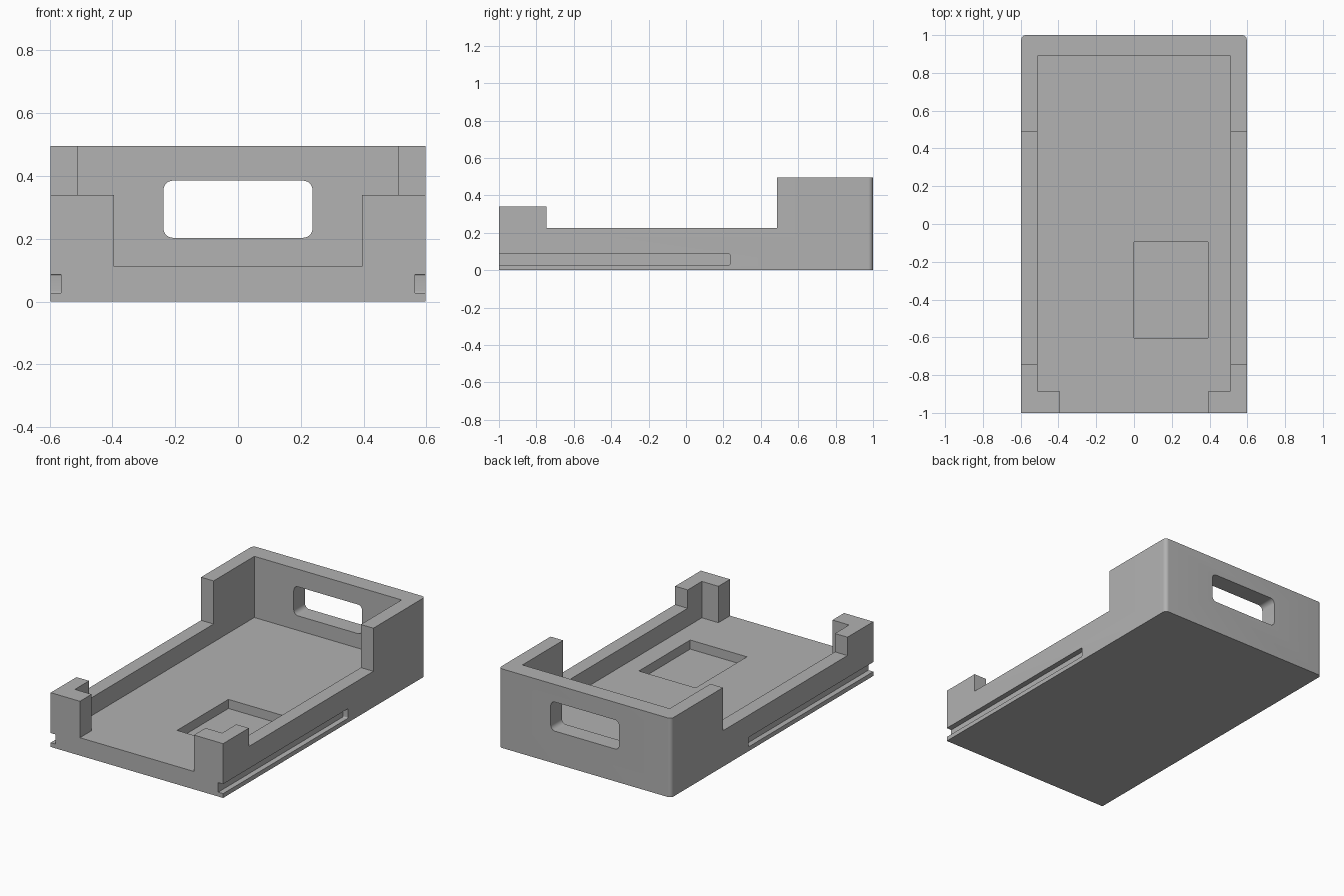
import bpy, bmesh, math
from mathutils import Vector

cube = bpy.data.objects.get("Cube")
if cube:
    bpy.data.objects.remove(cube, do_unlink=True)

grey = bpy.data.materials.new("plain grey")
grey.use_nodes = True
colour = (0.445, 0.445, 0.445, 1)
grey.diffuse_color = colour
grey.node_tree.nodes["Principled BSDF"].inputs["Base Color"].default_value = colour

W, FLOOR, POST, RAIL, TOP = 0.597, 0.112, 0.34, 0.225, 0.495


def prism(name, outline, axis, lo, hi):
    """Extrude a 2D outline along an axis from lo to hi."""
    def place(p, h):
        return {"x": (h, p[0], p[1]), "y": (p[0], h, p[1]), "z": (p[0], p[1], h)}[axis]
    bm = bmesh.new()
    face = bm.faces.new([bm.verts.new(place(p, lo)) for p in outline])
    new = bmesh.ops.extrude_face_region(bm, geom=[face])["geom"]
    shift = Vector(place((0, 0), hi - lo))
    bmesh.ops.translate(bm, vec=shift, verts=[v for v in new if isinstance(v, bmesh.types.BMVert)])
    bmesh.ops.recalc_face_normals(bm, faces=bm.faces)
    mesh = bpy.data.meshes.new(name)
    bm.to_mesh(mesh)
    bm.free()
    mesh.materials.append(grey)
    obj = bpy.data.objects.new(name, mesh)
    bpy.context.collection.objects.link(obj)
    return obj


def rect(a0, a1, b0, b1, radii=(0, 0, 0, 0)):
    """Rectangle outline, each corner with its own radius."""
    corners = [(a0, b0, 1, 1), (a1, b0, -1, 1), (a1, b1, -1, -1), (a0, b1, 1, -1)]
    points = []
    for i, ((a, b, sa, sb), r) in enumerate(zip(corners, radii)):
        if r == 0:
            points.append((a, b))
            continue
        for k in range(9):
            t = math.pi + (i + k / 8) * math.pi / 2
            points.append((a + sa * r + r * math.cos(t), b + sb * r + r * math.sin(t)))
    return points


def cut(target, cutter):
    """Subtract a cutter from the target and discard it."""
    bpy.context.view_layer.objects.active = target
    mod = target.modifiers.new("cut", "BOOLEAN")
    mod.operation, mod.solver, mod.object = "DIFFERENCE", "EXACT", cutter
    bpy.ops.object.modifier_apply(modifier=mod.name)
    bpy.data.objects.remove(cutter, do_unlink=True)


# Outer block, rounded at the two back corners
tray = prism("tray", rect(-W, W, -1, 1, (0, 0, 0.025, 0.025)), "z", 0, TOP)

# Stepped side silhouette: front posts, low rails, tall back
steps = [(-1.1, POST), (-0.745, POST), (-0.745, RAIL), (0.487, RAIL), (0.487, 1), (-1.1, 1)]
cut(tray, prism("step_cutter", steps, "x", -1, 1))

# Cavity that narrows between the front posts and opens at the front
half = [(0.395, -1.1), (0.395, -0.885), (0.51, -0.885), (0.51, 0.89)]
cavity = half + [(-x, y) for x, y in reversed(half)]
cut(tray, prism("cavity_cutter", cavity, "z", FLOOR, 1))

# Shallow pocket in the floor
cut(tray, prism("pocket_cutter", rect(0, 0.393, -0.603, -0.095), "z", 0.055, 0.2))

# Rounded window through the back wall
cut(tray, prism("window_cutter", rect(-0.237, 0.237, 0.203, 0.385, (0.03,) * 4), "y", 0.8, 1.1))

# Slide grooves along both sides
for side in (-1, 1):
    groove = rect(-1.1, 0.235, 0.027, 0.087, (0, 0.006, 0.006, 0))
    cut(tray, prism("groove_cutter", groove, "x", *sorted((side * 0.563, side * 0.7))))

# Smooth the rounded corners, keep all other edges sharp
bpy.ops.object.select_all(action="DESELECT")
tray.select_set(True)
bpy.context.view_layer.objects.active = tray
bpy.ops.object.shade_smooth_by_angle(angle=math.radians(30))
